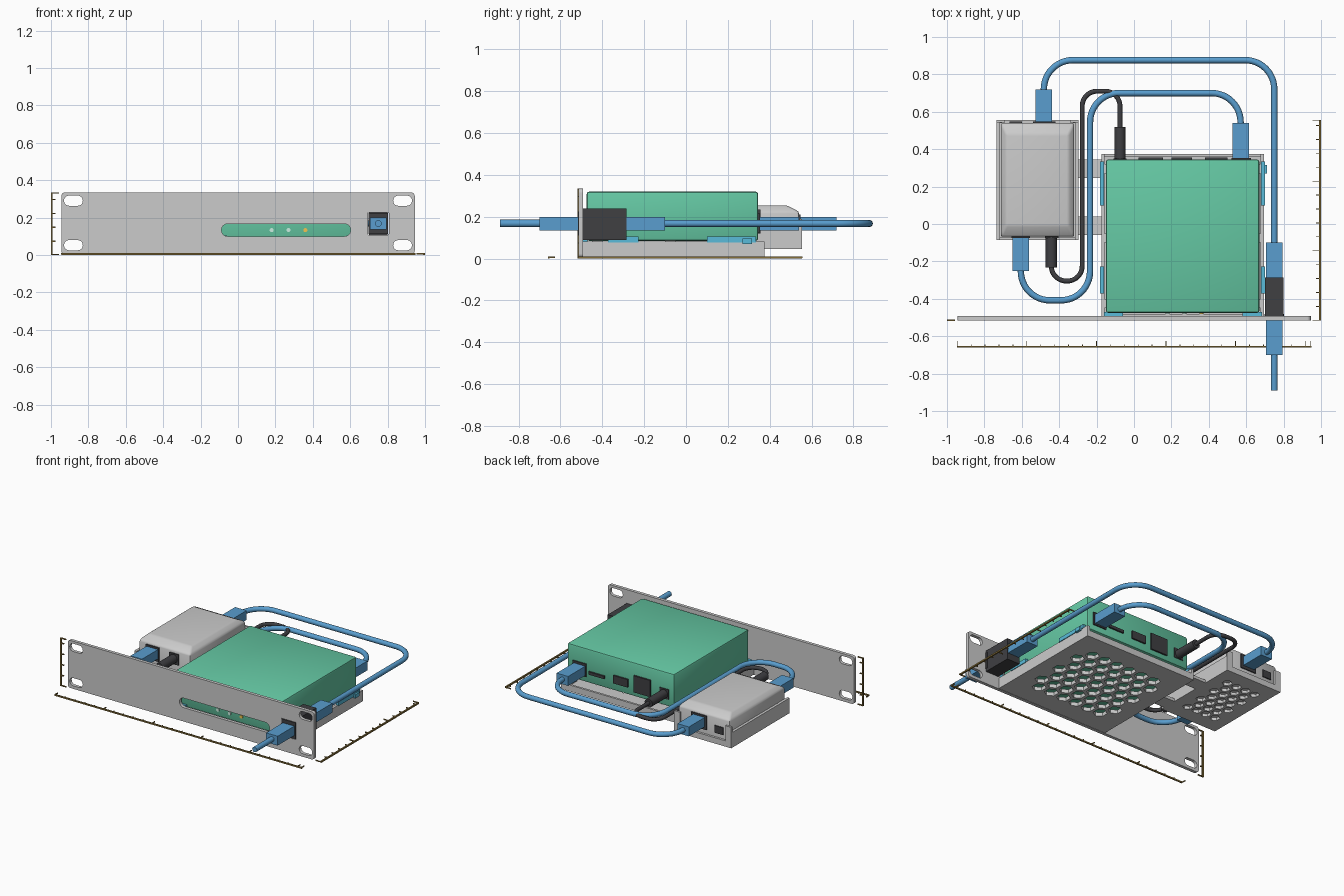
import bpy, bmesh, math
from mathutils import Vector

if "Cube" in bpy.data.objects:
    bpy.data.objects.remove(bpy.data.objects["Cube"])

MATS = {}
COLORS = dict(green=(.13, .58, .37), blue=(.10, .34, .62), dark=(.05, .05, .055),
              cyan=(.10, .50, .70), brass=(.24, .16, .04), amber=(.9, .55, .08), light=(.6, .85, .75))


def finish(ob, color=None, smooth=False):
    if color:
        if color not in MATS:
            MATS[color] = bpy.data.materials.new(color)
            MATS[color].diffuse_color = (*COLORS[color], 1)
        ob.data.materials.append(MATS[color])
    if smooth:
        bpy.ops.object.select_all(action='DESELECT')
        ob.select_set(True)
        bpy.context.view_layer.objects.active = ob
        bpy.ops.object.shade_smooth_by_angle(angle=math.radians(35))
    return ob


def from_bm(name, bm, color=None, smooth=False):
    bmesh.ops.recalc_face_normals(bm, faces=bm.faces)
    me = bpy.data.meshes.new(name)
    bm.to_mesh(me)
    bm.free()
    ob = bpy.data.objects.new(name, me)
    bpy.context.collection.objects.link(ob)
    return finish(ob, color, smooth)


def add_box(bm, x, y, z):
    vs = bmesh.ops.create_cube(bm, size=1)['verts']
    for v in vs:
        v.co = Vector([(a + b) / 2 + c * (b - a) for (a, b), c in zip((x, y, z), v.co)])


def boxes(name, items, color=None, bevel=0):
    bm = bmesh.new()
    for it in items:
        add_box(bm, *it)
    if bevel:
        bmesh.ops.bevel(bm, geom=bm.edges[:], offset=bevel, segments=2, profile=.5, affect='EDGES')
    return from_bm(name, bm, color, bevel > 0)


def add_prism(bm, pts, vec):
    f = bm.faces.new([bm.verts.new(p) for p in pts])
    r = bmesh.ops.extrude_face_region(bm, geom=[f])
    bmesh.ops.translate(bm, vec=vec, verts=[v for v in r['geom'] if isinstance(v, bmesh.types.BMVert)])


def rounded(u, v, r, n=8):
    """Outline of a rounded rectangle as (u, v) pairs."""
    out = []
    for k, (cu, cv) in enumerate([(u[1] - r, v[1] - r), (u[0] + r, v[1] - r),
                                  (u[0] + r, v[0] + r), (u[1] - r, v[0] + r)]):
        for i in range(n + 1):
            a = math.pi / 2 * (k + i / n)
            out.append((cu + r * math.cos(a), cv + r * math.sin(a)))
    return out


def cut(ob, bm):
    cutter = from_bm('cutter', bm)
    cutter.hide_render = True
    m = ob.modifiers.new('cut', 'BOOLEAN')
    m.operation, m.solver, m.object = 'DIFFERENCE', 'EXACT', cutter
    bpy.context.view_layer.objects.active = ob
    bpy.ops.object.modifier_apply(modifier='cut')
    bpy.data.objects.remove(cutter)


def honeycomb(name, x, y, z, margin, pitch, rib):
    """Flat floor with a field of hexagonal holes."""
    ob = boxes(name, [(x, y, z)])
    bm = bmesh.new()
    r, row = (pitch - rib) / math.sqrt(3), pitch * math.sqrt(3) / 2
    cx, cy = sum(x) / 2, sum(y) / 2
    for j in range(-12, 13):
        for i in range(-12, 13):
            px, py = cx + (i + (j % 2) / 2) * pitch, cy + j * row
            if abs(px - cx) + pitch / 2 < (x[1] - x[0]) / 2 - margin and abs(py - cy) + r < (y[1] - y[0]) / 2 - margin:
                pts = [(px + r * math.sin(k * math.pi / 3), py + r * math.cos(k * math.pi / 3), z[0] - .02) for k in range(6)]
                add_prism(bm, pts, (0, 0, z[1] - z[0] + .04))
    cut(ob, bm)


def cable(name, pts, r, depth, z, color):
    """Round tube along a filleted polyline in the horizontal plane."""
    P = [Vector((*p, z)) for p in pts]
    path = [P[0]]
    for a, b, c in zip(P, P[1:], P[2:]):
        d1, d2 = (a - b).normalized(), (c - b).normalized()
        o = b + (d1 + d2) * r
        path += [o - d2 * r * math.cos(t) - d1 * r * math.sin(t)
                 for t in [math.pi / 2 * i / 12 for i in range(13)]]
    path.append(P[-1])
    cu = bpy.data.curves.new(name, 'CURVE')
    cu.dimensions, cu.bevel_depth, cu.bevel_resolution, cu.use_fill_caps = '3D', depth, 4, True
    s = cu.splines.new('POLY')
    s.points.add(len(path) - 1)
    for q, p in zip(s.points, path):
        q.co = (*p, 1)
    tmp = bpy.data.objects.new(name, cu)
    bpy.context.collection.objects.link(tmp)
    me = bpy.data.meshes.new_from_object(tmp.evaluated_get(bpy.context.evaluated_depsgraph_get()))
    bpy.data.objects.remove(tmp)
    me.name = name
    me.materials.clear()
    ob = bpy.data.objects.new(name, me)
    bpy.context.collection.objects.link(ob)
    finish(ob, color, True)


# front panel with mounting slots, indicator window and jack opening
bm = bmesh.new()
add_prism(bm, [(u, -.515, v) for u, v in rounded((-.945, .945), (.004, .334), .02)], (0, .022, 0))
panel = from_bm('front_panel', bm)
bm = bmesh.new()
holes = [((s * .88 - .05, s * .88 + .05), (zc - .027, zc + .027), .026) for s in (-1, 1) for zc in (.29, .052)]
holes += [((-.088, .602), (.1, .166), .032), ((.694, .806), (.108, .228), .003)]
for u, v, r in holes:
    add_prism(bm, [(a, -.55, b) for a, b in rounded(u, v, r)], (0, .1, 0))
cut(panel, bm)
finish(panel, None, True)

# main tray
honeycomb('main_tray_floor', (-.175, .695), (-.494, .375), (.006, .032), .045, .1, .022)
boxes('main_tray_walls', [((-.175, -.157), (-.494, .375), (.02, .082)), ((.677, .695), (-.494, .375), (.02, .082)),
                          ((-.175, .695), (.36, .375), (.02, .05)), ((-.175, .695), (-.494, -.48), (.02, .082))])
boxes('router_rests', [((x, x + .03), (y, y + .05), (.03, .086)) for x in (-.157, .647) for y in (-.45, -.1, .27)])

# cyan retaining clips
clips = [((x, x + .02), y, (.078, .105)) for x in (-.181, .68) for y in ((.1, .335), (-.372, -.228))]
clips += [(x, (-.492, -.47), (.078, .105)) for x in ((-.16, -.06), (.58, .685))]
clips += [((.69, .712), (.27, .315), (.07, .095))]
boxes('retaining_clips', clips, 'cyan')

# secondary tray and its two bridge arms
honeycomb('side_tray_floor', (-.735, -.298), (-.085, .555), (.045, .065), .035, .074, .017)
boxes('side_tray_walls', [((-.735, -.717), (-.085, .555), (.05, .15)), ((-.316, -.298), (-.085, .555), (.05, .15)),
                          ((-.735, -.298), (.54, .555), (.05, .085)), ((-.735, -.298), (-.085, -.07), (.05, .085)),
                          *[(x, y, (.05, .19)) for x in ((-.735, -.69), (-.343, -.298)) for y in ((.542, .555),)]])
boxes('bridge_arms', [((-.31, -.165), y, (.045, .065)) for y in ((-.06, .04), (.245, .345))])

# router
boxes('router_body', [((-.15, .67), (-.475, .345), (.085, .32))], 'green', .012)
for i, c in enumerate(('light', 'light', 'amber')):
    x = .18 + .09 * i
    bm = bmesh.new()
    add_prism(bm, [(a, -.481, b) for a, b in rounded((x - .011, x + .011), (.122, .144), .0109, 5)], (0, .01, 0))
    from_bm('indicator_light_%d' % (i + 1), bm, c)
boxes('router_ports', [((.025, .155), (.34, .356), (.12, .235)), ((.2, .31), (.34, .356), (.14, .195)),
                       ((.38, .5), (.34, .356), (.15, .17)), ((.52, .625), (.34, .353), (.125, .215)),
                       ((-.11, -.04), (.34, .35), (.135, .205))], 'dark')

# second device with sloped shoulders
bm = bmesh.new()
add_box(bm, (-.712, -.32), (-.068, .54), (.065, .225))
top = max(bm.faces, key=lambda f: f.calc_center_median().z)
ext = bmesh.ops.extrude_face_region(bm, geom=[top])['geom']
bmesh.ops.delete(bm, geom=[top], context='FACES_ONLY')
for v in [g for g in ext if isinstance(g, bmesh.types.BMVert)]:
    v.co += Vector((-math.copysign(.03, v.co.x + .516), -math.copysign(.06, v.co.y - .236), .03))
edges = [e for e in bm.edges if max(v.co.z for v in e.verts) > .1]
bmesh.ops.bevel(bm, geom=edges, offset=.01, segments=2, profile=.5, affect='EDGES')
from_bm('modem_body', bm, None, True)
boxes('modem_ports', [((-.54, -.42), (.53, .547), (.115, .212)), ((-.665, -.6), (.53, .547), (.115, .165)),
                      ((-.655, -.555), (-.076, -.06), (.115, .212)), ((-.475, -.405), (-.076, -.06), (.13, .205))], 'dark')

# panel jack
boxes('panel_jack', [((.7, .8), (-.493, -.285), (.09, .24)), ((.697, .803), (-.517, -.48), (.111, .225))], 'dark')

# network plugs and cables
Z = .168
boxes('network_plugs', [((x - .044, x + .044), y, (.135, .2)) for x, y in
      [(.75, (-.7, -.51)), (.75, (-.29, -.1)), (.57, (.345, .54)), (-.482, (.54, .72)), (-.605, (-.25, -.068))]], 'blue')
cable('front_cable', [(.75, -.69), (.75, -.89)], .1, .018, Z, 'blue')
cable('outer_cable', [(-.482, .71), (-.482, .876), (.75, .876), (.75, -.11)], .155, .017, Z, 'blue')
cable('inner_cable', [(.57, .53), (.57, .7), (-.235, .7), (-.235, -.408), (-.605, -.408), (-.605, -.24)],
      .155, .017, Z, 'blue')

# power lead
cable('power_cable', [(-.075, .5), (-.075, .71), (-.277, .71), (-.277, -.305), (-.442, -.305), (-.442, -.2)],
      .08, .013, Z, 'dark')
for n, x, a, b in (('router_power_plug', -.075, .345, .518), ('modem_power_plug', -.442, -.232, -.068)):
    cable(n, [(x, a), (x, b)], .1, .03, Z, 'dark')

# measuring rules: ticks every ten millimetres, long ones every fifty
S, T = 1.89 / 254, .004


def ticks(length):
    n = int(length / (10 * S))
    return [(i * 10 * S, .035 if i % 5 == 0 else .017) for i in range(n + 1)] + [(length, .035)]


w = [((-.945, .95), (-.66, -.652), (0, .01))]
w += [((-.945 + t - T / 2, -.945 + t + T / 2), (-.66, -.66 + l), (.002, .01)) for t, l in ticks(1.89)]
boxes('width_rule', w, 'brass')
d = [((.99, 1), (-.515, .555), (0, .01))]
d += [((1 - l - .01, 1), (-.515 + t - T / 2, -.515 + t + T / 2), (.002, .01)) for t, l in ticks(1.07)]
boxes('depth_rule', d, 'brass')
h = [((-1, -.991), (-.519, -.51), (0, .334))]
h += [((-1, -1 + l + .008), (-.519, -.51), (max(0, t - T), max(0, t - T) + .006)) for t, l in ticks(.332)]
boxes('height_rule', h, 'brass')

for m in bpy.data.materials:
    if m.users and not m.is_grease_pencil:
        m.use_nodes = True
        m.node_tree.nodes["Principled BSDF"].inputs["Base Color"].default_value = m.diffuse_color
